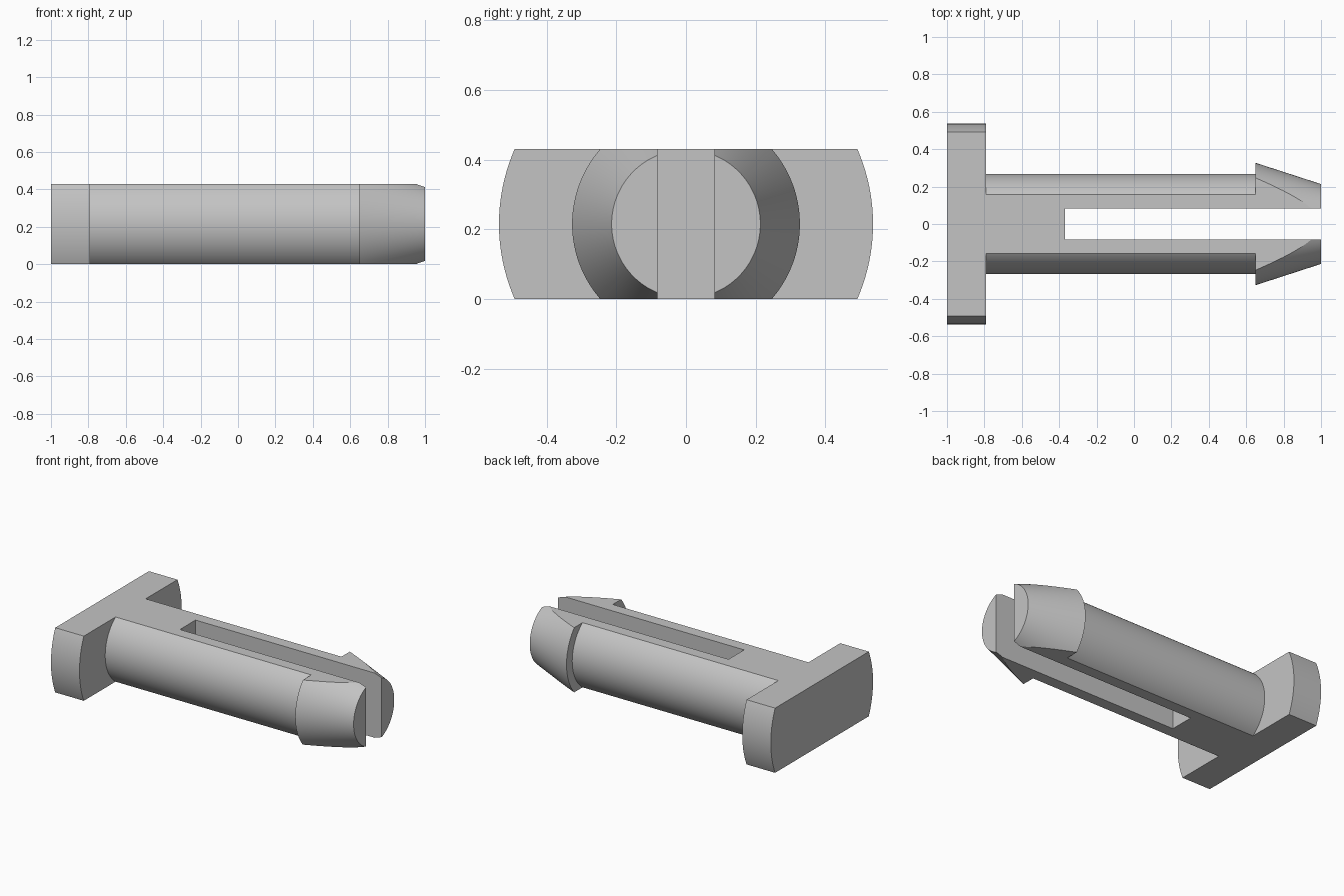
import bpy, bmesh, math
from mathutils import Vector

if "Cube" in bpy.data.objects:
    bpy.data.objects.remove(bpy.data.objects["Cube"])

HALF_H = 0.215          # half of the flattened thickness
SLOT = 0.082            # half of the slot width

grey = bpy.data.materials.new("light_grey")
grey.diffuse_color = (0.55, 0.55, 0.55, 1)
grey.use_nodes = True
grey.node_tree.nodes["Principled BSDF"].inputs["Base Color"].default_value = grey.diffuse_color


def make_object(name, bm):
    bmesh.ops.recalc_face_normals(bm, faces=bm.faces)
    mesh = bpy.data.meshes.new(name)
    bm.to_mesh(mesh)
    bm.free()
    ob = bpy.data.objects.new(name, mesh)
    bpy.context.collection.objects.link(ob)
    mesh.materials.append(grey)
    return ob


def box(name, low, high):
    bm = bmesh.new()
    bmesh.ops.create_cube(bm, size=1)
    low, high = Vector(low), Vector(high)
    for v in bm.verts:
        v.co = (low + high) / 2 + v.co * (high - low)
    return make_object(name, bm)


# Turned pin: head, shaft and barbed tip as (x, radius)
profile = [(-1, 0), (-1, 0.537), (-0.79, 0.537), (-0.79, 0.267),
           (0.65, 0.267), (0.65, 0.327), (1, 0.2135), (1, 0)]
bm = bmesh.new()
verts = [bm.verts.new((x, 0, HALF_H + r)) for x, r in profile]
edges = [bm.edges.new(pair) for pair in zip(verts, verts[1:])]
bmesh.ops.spin(bm, geom=verts + edges, cent=(0, 0, HALF_H), axis=(1, 0, 0),
               angle=math.tau, steps=128)
bmesh.ops.remove_doubles(bm, verts=bm.verts, dist=1e-5)
pin = make_object("snap_pin", bm)

# Flatten top and bottom, then split the tip into two prongs
cutters = [(box("flat_cutter", (-2, -2, 0), (2, 2, 2 * HALF_H)), 'INTERSECT'),
           (box("slot_cutter", (-0.37, -SLOT, -1), (2, SLOT, 1)), 'DIFFERENCE')]
bpy.context.view_layer.objects.active = pin
pin.select_set(True)
for cutter, operation in cutters:
    mod = pin.modifiers.new(cutter.name, 'BOOLEAN')
    mod.object = cutter
    mod.operation = operation
    mod.solver = 'EXACT'
    bpy.ops.object.modifier_apply(modifier=mod.name)
    bpy.data.objects.remove(cutter)

# Smooth round surfaces with crisp edges
bpy.ops.object.shade_smooth_by_angle(angle=math.radians(15))
